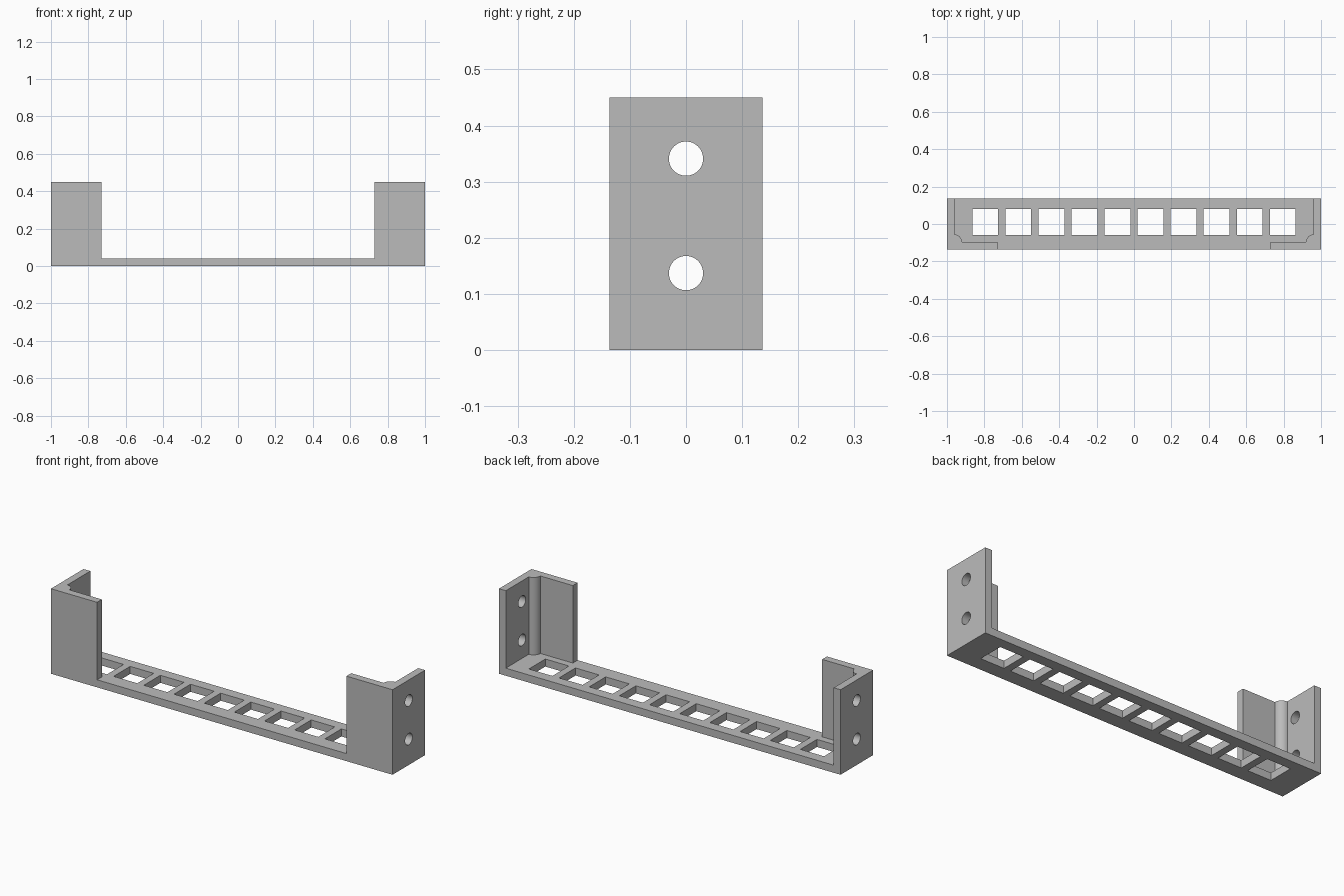
import bpy, bmesh, math
from mathutils import Matrix

if "Cube" in bpy.data.objects:
    bpy.data.objects.remove(bpy.data.objects["Cube"])

HALF_W, HEIGHT = 0.136, 0.45      # half depth and height
WALL, FLOOR = 0.96, 0.04          # inner side wall x, floor thickness
FRONT_IN, LIP = -0.096, 0.73      # inner face of front lip, inner end of lip
BULGE = 0.04                      # rounded bead in the inner corner


def finish(name, bm):
    bmesh.ops.recalc_face_normals(bm, faces=bm.faces)
    mesh = bpy.data.meshes.new(name)
    bm.to_mesh(mesh)
    bm.free()
    ob = bpy.data.objects.new(name, mesh)
    bpy.context.collection.objects.link(ob)
    return ob


def add_box(bm, x0, x1, y0, y1, z0, z1):
    m = Matrix.Translation(((x0 + x1) / 2, (y0 + y1) / 2, (z0 + z1) / 2))
    m = m @ Matrix.Diagonal((x1 - x0, y1 - y0, z1 - z0, 1))
    bmesh.ops.create_cube(bm, size=1, matrix=m)


# Solid block
bm = bmesh.new()
add_box(bm, -1, 1, -HALF_W, HALF_W, 0, HEIGHT)
bracket = finish("rack_bracket", bm)

# Cavity: plan outline leaving side walls, front lips and corner beads
half = [(WALL, 0.4)]
for i in range(13):
    a = math.pi / 2 * (1 + i / 12)
    half.append((WALL + BULGE * math.cos(a), FRONT_IN + BULGE * math.sin(a)))
half = [half[0]] + half[1:]
half += [(LIP, FRONT_IN), (LIP, -0.4)]
outline = half + [(-x, y) for x, y in reversed(half)]
bm = bmesh.new()
face = bm.faces.new([bm.verts.new((x, y, FLOOR)) for x, y in outline])
top = bmesh.ops.extrude_face_region(bm, geom=[face])["geom"]
bmesh.ops.translate(bm, vec=(0, 0, 1),
                    verts=[g for g in top if isinstance(g, bmesh.types.BMVert)])
cavity = finish("cavity_cutter", bm)

# Row of ten square windows in the floor
bm = bmesh.new()
for i in range(10):
    cx = (i - 4.5) * 0.1767
    add_box(bm, cx - 0.069, cx + 0.069, -0.058, 0.08, -0.1, 0.2)
windows = finish("window_cutter", bm)

# Two screw holes through each side wall
bm = bmesh.new()
for z in (0.137, 0.341):
    bmesh.ops.create_cone(bm, cap_ends=True, segments=48, radius1=0.0305, radius2=0.0305,
                          depth=3, matrix=Matrix.Translation((0, 0, z)) @ Matrix.Rotation(math.pi / 2, 4, 'Y'))
holes = finish("screw_hole_cutter", bm)

# Cut everything and bake the result
cutters = (cavity, windows, holes)
for c in cutters:
    c.hide_render = True
    mod = bracket.modifiers.new(c.name, 'BOOLEAN')
    mod.operation, mod.solver, mod.object = 'DIFFERENCE', 'EXACT', c
bpy.context.view_layer.objects.active = bracket
bracket.select_set(True)
for c in cutters:
    bpy.ops.object.modifier_apply(modifier=c.name)
for c in cutters:
    bpy.data.objects.remove(c)

# Grey finish
mat = bpy.data.materials.new("plain_grey")
mat.diffuse_color = (0.5, 0.5, 0.5, 1)
mat.use_nodes = True
mat.node_tree.nodes["Principled BSDF"].inputs["Base Color"].default_value = mat.diffuse_color
bracket.data.materials.clear()
bracket.data.materials.append(mat)
bpy.ops.object.shade_smooth_by_angle(angle=math.radians(30))
